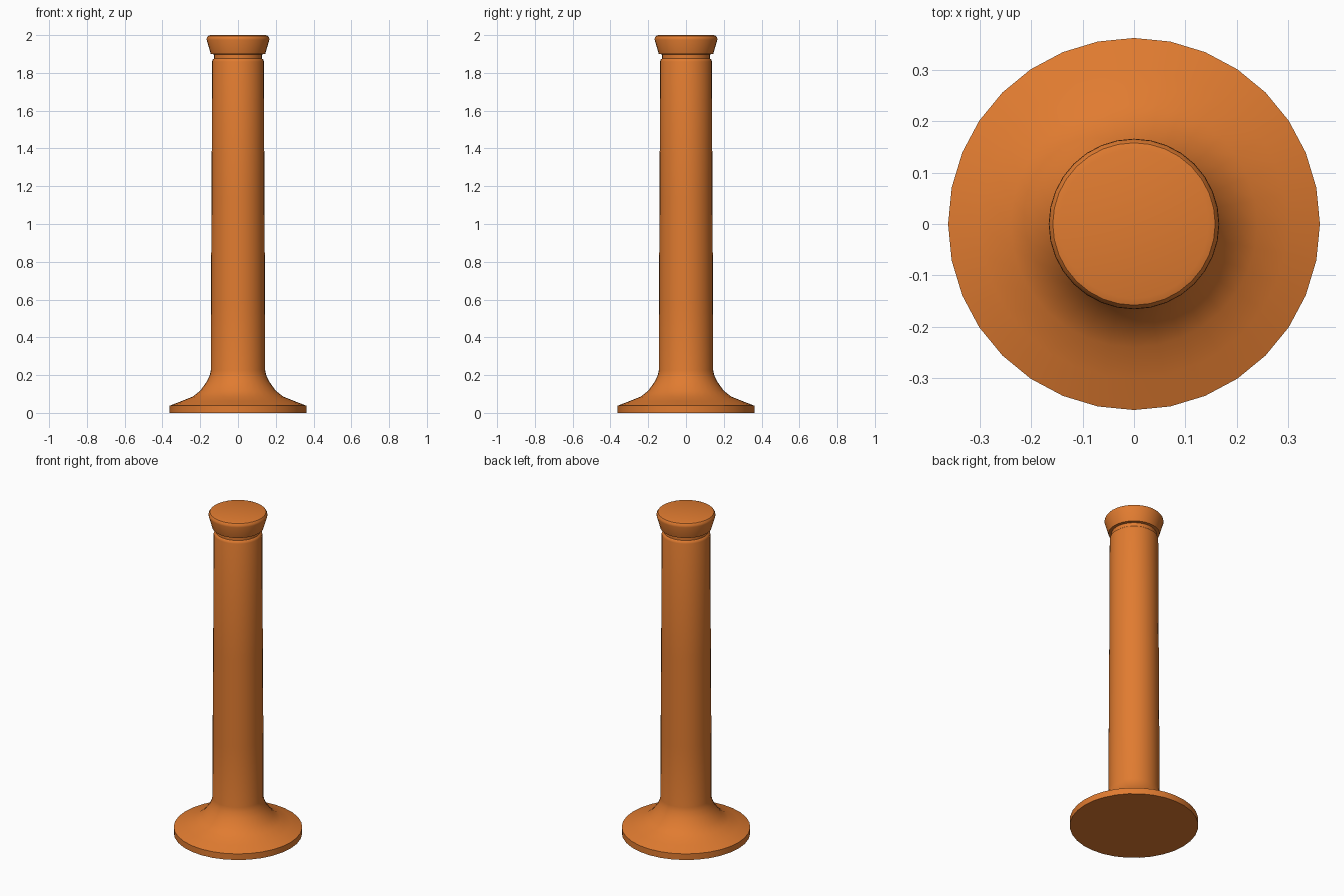
import bpy, bmesh
from math import cos, sin, tau, radians

if "Cube" in bpy.data.objects:
    bpy.data.objects.remove(bpy.data.objects["Cube"])

SIDES = 32

mat = bpy.data.materials.new("orange")
mat.diffuse_color = (0.75, 0.2, 0.03, 1)
mat.use_nodes = True
mat.node_tree.nodes["Principled BSDF"].inputs["Base Color"].default_value = mat.diffuse_color


def lathe(name, profile):
    """Revolve (radius, height) points around z and cap both ends."""
    bm = bmesh.new()
    rings = [[bm.verts.new((r * cos(tau * i / SIDES), r * sin(tau * i / SIDES), z))
              for i in range(SIDES)] for r, z in profile]
    for a, b in zip(rings, rings[1:]):
        for i in range(SIDES):
            j = (i + 1) % SIDES
            bm.faces.new((a[i], a[j], b[j], b[i]))
    bm.faces.new(rings[0][::-1])
    bm.faces.new(rings[-1])
    me = bpy.data.meshes.new(name)
    bm.to_mesh(me)
    bm.free()
    me.materials.append(mat)
    ob = bpy.data.objects.new(name, me)
    bpy.context.collection.objects.link(ob)
    bpy.ops.object.select_all(action='DESELECT')
    ob.select_set(True)
    bpy.context.view_layer.objects.active = ob
    bpy.ops.object.shade_smooth_by_angle(angle=radians(35))
    return ob


# Flared foot, tapering shaft, neck groove and flared cap in one turned piece
lathe("turned_post", [
    (0.362, 0.0), (0.362, 0.038),                       # foot rim
    (0.300, 0.062), (0.240, 0.086), (0.200, 0.117),     # flare
    (0.165, 0.166), (0.150, 0.198), (0.144, 0.225),
    (0.143, 0.60), (0.140, 1.14), (0.137, 1.86),        # shaft
    (0.134, 1.870), (0.127, 1.876), (0.127, 1.898),     # neck groove
    (0.144, 1.900), (0.166, 1.975),                     # cap
    (0.165, 1.986), (0.158, 1.996), (0.145, 2.0),
])
